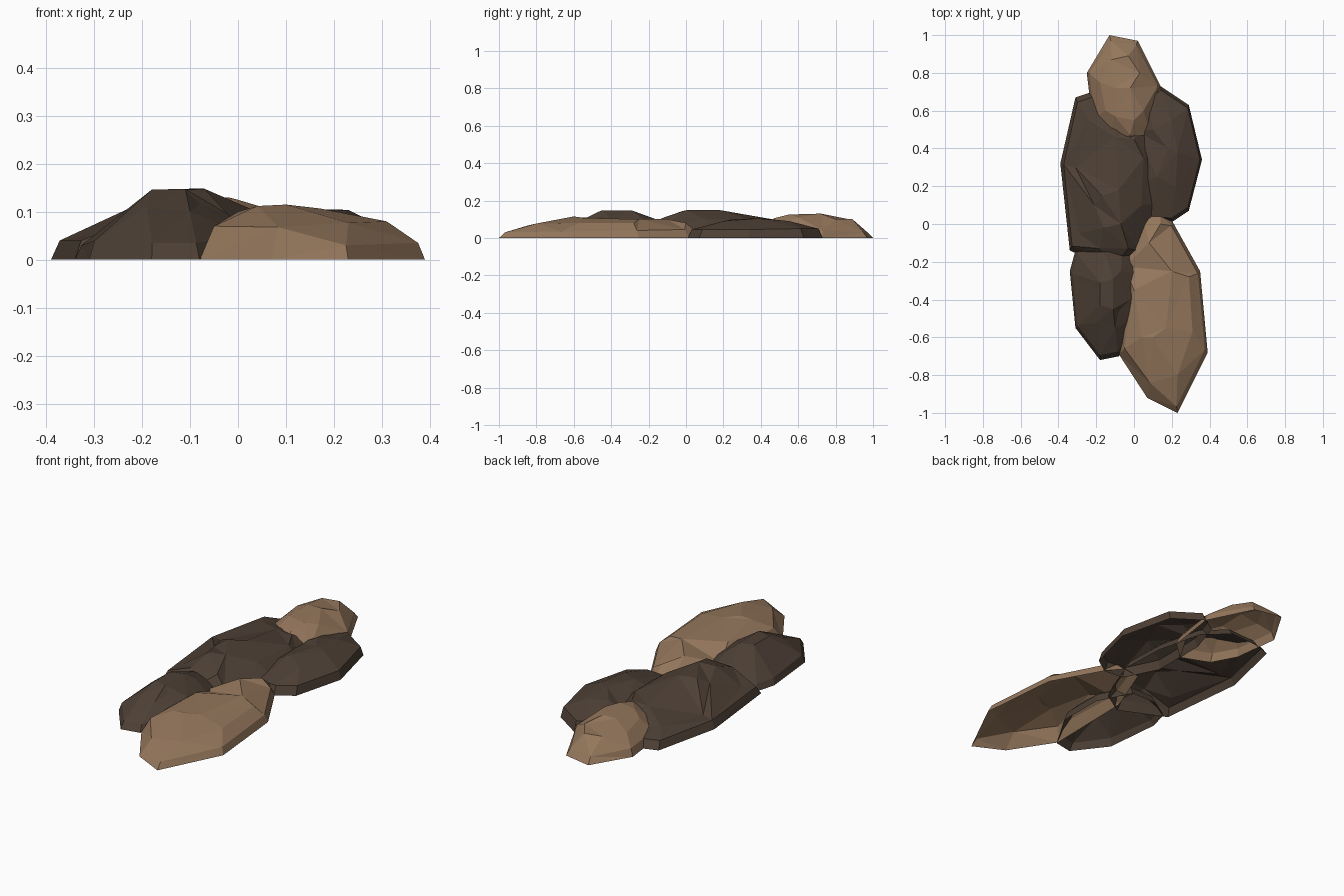
import bpy
from mathutils import Vector
from mathutils.geometry import delaunay_2d_cdt


def material(name, rgb):
    m = bpy.data.materials.new(name)
    m.diffuse_color = (*rgb, 1)
    return m


light = material("light brown stone", (0.30, 0.185, 0.108))
dark = material("dark brown stone", (0.075, 0.051, 0.036))


def rock(name, mat, centre, base, peaks):
    """Open-bottomed faceted stone.
    base: (x, y, rim inset toward centre, rim height); peaks: (x, y, z)."""
    c = Vector(centre)
    n = len(base)
    foot = [Vector((x, y, 0)) for x, y, t, z in base]
    rim = []
    for x, y, t, z in base:
        p = Vector((x, y)).lerp(c, t)
        rim.append(Vector((p.x, p.y, z)))
    pts = foot + rim + [Vector(p) for p in peaks]
    # keep foot and rim outlines as edges, triangulate the rest
    edges = [(k + i, k + (i + 1) % n) for k in (0, n) for i in range(n)]
    vs, _, faces, orig, _, _ = delaunay_2d_cdt(
        [p.xy for p in pts], edges, [], 0, 1e-5)
    verts = [(v.x, v.y, pts[o[0]].z if o else 0.03) for v, o in zip(vs, orig)]
    # drop flat ground slivers between foot points
    faces = [f for f in faces if any(verts[i][2] > 0 for i in f)]
    me = bpy.data.meshes.new(name)
    me.from_pydata(verts, [], faces)
    me.materials.append(mat)
    me.update()
    bpy.context.collection.objects.link(bpy.data.objects.new(name, me))


# front right light stone
rock("front_light_stone", light, (.15, -.45),
     [(.20, .02, .06, .045), (.35, -.25, .06, .04), (.39, -.68, .06, .035),
      (.23, -1.0, .06, .03), (.07, -.92, .17, .068), (-.08, -.69, .13, .07),
      (-.07, -.2, .10, .05), (.04, .08, .08, .04), (.14, .09, .08, .04)],
     [(.31, -.57, .08), (.29, -.28, .08), (.23, -.80, .077), (.04, -.6, .112),
      (.10, -.6, .115), (.17, -.55, .107), (.2, -.25, .1), (.08, -.1, .1),
      (0, -.35, .1), (.14, 0, .08)])

# large dark stone on the left
rock("large_dark_stone", dark, (-.13, .25),
     [(-.39, .32, .07, .04), (-.31, .67, .06, .04), (-.22, .70, .06, .04),
      (-.05, .71, .06, .04), (.07, .6, .06, .04), (.13, .35, .07, .04),
      (.14, .1, .07, .04), (.03, -.17, .07, .05), (-.1, -.25, .07, .05),
      (-.34, -.14, .06, .04)],
     [(-.17, .15, .145), (-.08, .18, .149), (-.07, 0, .148), (-.16, -.02, .143),
      (-.21, .1, .115), (-.31, .3, .046), (-.29, -.05, .055), (-.24, .55, .065),
      (-.1, .46, .1), (0, .45, .098), (-.18, -.13, .1), (-.03, -.13, .105),
      (.04, .1, .1), (.05, .35, .095)])

# small dark stone at the front left
rock("small_dark_stone", dark, (-.17, -.4),
     [(-.34, -.25, .08, .03), (-.31, -.55, .08, .04), (-.18, -.72, .08, .035),
      (-.08, -.70, .08, .035), (.04, -.5, .08, .05), (.04, -.25, .08, .05),
      (-.05, -.07, .08, .05), (-.2, -.07, .08, .05), (-.31, -.14, .08, .03)],
     [(-.18, -.43, .146), (-.18, -.31, .146), (-.11, -.45, .148),
      (-.11, -.29, .147), (-.08, -.46, .115), (-.07, -.25, .115),
      (-.19, -.52, .112), (-.1, -.55, .1), (-.22, -.35, .11), (-.15, -.16, .1),
      (-.02, -.4, .095)])

# dark stone on the right
rock("right_dark_stone", dark, (.2, .36),
     [(.14, .73, .06, .05), (.29, .63, .06, .05), (.36, .34, .07, .045),
      (.29, .07, .06, .045), (.2, .01, .06, .045), (.09, .02, .06, .045),
      (0, .2, .07, .045), (0, .5, .07, .045), (.06, .68, .06, .045)],
     [(.18, .4, .105), (.23, .38, .104), (.2, .55, .09), (.12, .25, .1),
      (.22, .2, .09), (.1, .5, .09)])

# light stone at the back
rock("back_light_stone", light, (-.06, .75),
     [(-.13, 1.0, .12, .03), (.02, .97, .1, .03), (.14, .73, .07, .04),
      (.1, .45, .07, .04), (0, .36, .07, .04), (-.15, .42, .07, .04),
      (-.22, .55, .07, .04), (-.25, .8, .07, .04)],
     [(-.12, .87, .1), (-.03, .89, .1), (.03, .8, .1), (-.18, .75, .09),
      (-.1, .72, .13), (-.02, .72, .13), (-.1, .57, .125), (0, .55, .125),
      (.05, .6, .11), (-.02, .47, .105), (-.15, .6, .1)])
